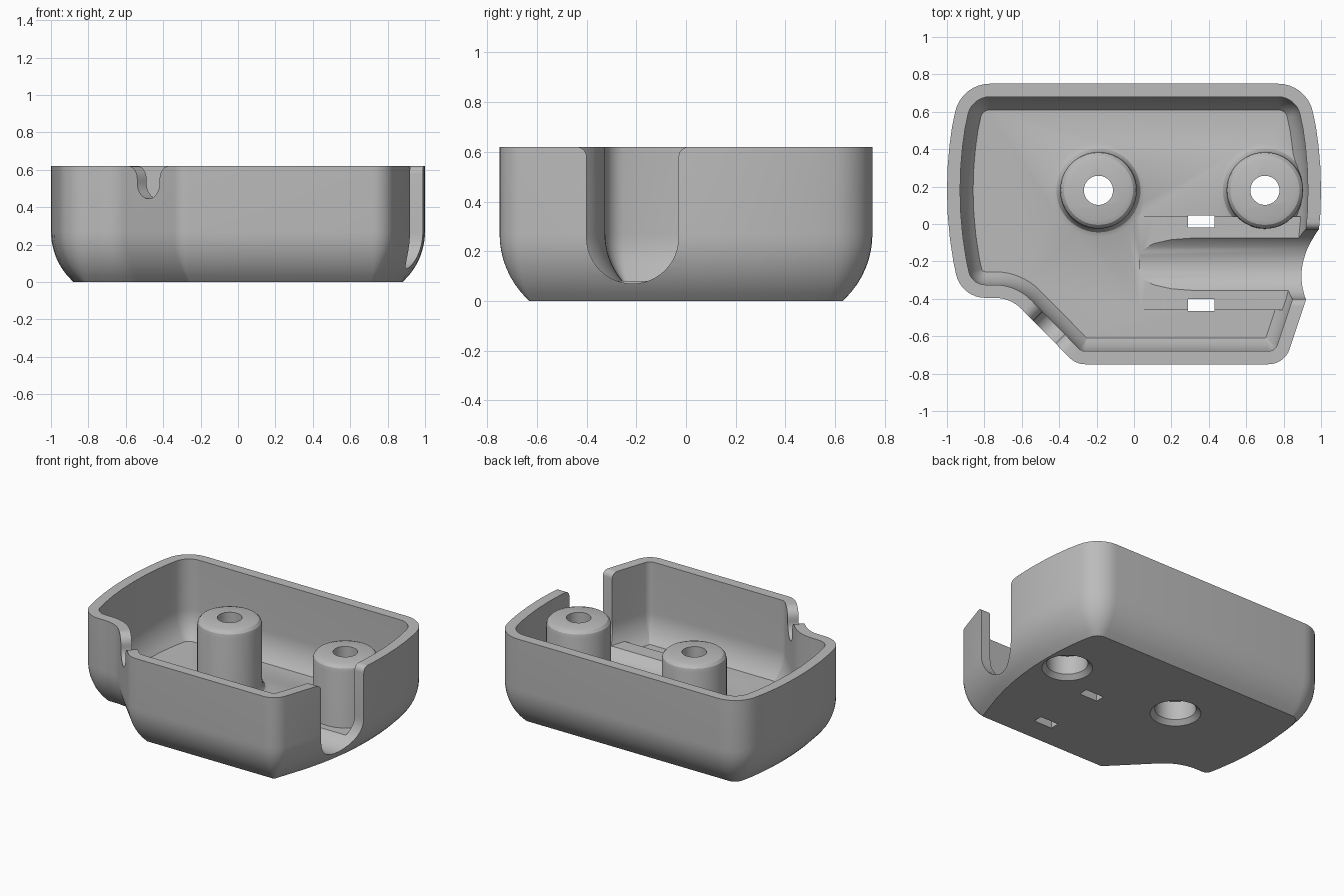
import bpy, bmesh, math
from mathutils import Vector

if "Cube" in bpy.data.objects:
    bpy.data.objects.remove(bpy.data.objects["Cube"])

HEIGHT = 0.62
WALL = 0.07
FLOOR = 0.08

grey = bpy.data.materials.new("light grey plastic")
grey.use_nodes = True
COLOUR = (0.5, 0.5, 0.5, 1)
grey.diffuse_color = COLOUR
grey.node_tree.nodes["Principled BSDF"].inputs["Base Color"].default_value = COLOUR


def loft(name, rings):
    """Closed solid through rings that all have the same point count."""
    bm = bmesh.new()
    loops = [[bm.verts.new(p) for p in ring] for ring in rings]
    for a, b in zip(loops, loops[1:]):
        for i in range(len(a)):
            j = (i + 1) % len(a)
            bm.faces.new((a[i], a[j], b[j], b[i]))
    bm.faces.new(loops[0])
    bm.faces.new(loops[-1])
    bmesh.ops.recalc_face_normals(bm, faces=bm.faces)
    mesh = bpy.data.meshes.new(name)
    bm.to_mesh(mesh)
    bm.free()
    obj = bpy.data.objects.new(name, mesh)
    obj.data.materials.append(grey)
    bpy.context.collection.objects.link(obj)
    return obj


def lathe(name, x, y, profile, n=48):
    turn = [2 * math.pi * i / n for i in range(n)]
    return loft(name, [[(x + r * math.cos(a), y + r * math.sin(a), z) for a in turn]
                       for r, z in profile])


def box(name, x0, x1, y0, y1, z0, z1):
    return loft(name, [[(x0, y0, z), (x1, y0, z), (x1, y1, z), (x0, y1, z)]
                       for z in (z0, z1)])


def subtract(target, cutter):
    """Apply a boolean cut and discard the cutter."""
    mod = target.modifiers.new("cut", "BOOLEAN")
    mod.operation, mod.solver, mod.object = "DIFFERENCE", "EXACT", cutter
    bpy.context.view_layer.objects.active = target
    bpy.ops.object.modifier_apply(modifier=mod.name)
    bpy.data.objects.remove(cutter)


# Plan outline: (x, y, corner radius), counter-clockwise
def bulge(y):
    return 1 - 0.236 * (y - 0.18) ** 2


right_side = [(bulge(y), y, 0) for y in (-0.42, -0.3, -0.2, -0.08, 0.05, 0.18, 0.31, 0.42, 0.52)]
left_side = [(-x, y, 0) for x, y, r in reversed(right_side[2:])]
plan = ([(0.925, 0.75, 0.19), (-0.925, 0.75, 0.19)] + left_side +
        [(-0.925, -0.395, 0.16), (-0.66, -0.395, 0.2), (-0.31, -0.75, 0.12),
         (0.805, -0.75, 0.12)] + right_side)


def outline(inset, z, steps=8):
    """Plan moved inward by inset, with its corners rounded."""
    pts = [Vector(p[:2]) for p in plan]
    n = len(pts)
    moved, turns = [], []
    for i in range(n):
        d0 = (pts[i] - pts[i - 1]).normalized()
        d1 = (pts[(i + 1) % n] - pts[i]).normalized()
        n0, n1 = Vector((-d0.y, d0.x)), Vector((-d1.y, d1.x))
        moved.append(pts[i] + (n0 + n1) * (inset / (1 + n0.dot(n1))))
        turns.append((d0, d1, n0, math.atan2(d0.x * d1.y - d0.y * d1.x, d0.dot(d1))))
    ring = []
    for p, (d0, d1, n0, turn), spec in zip(moved, turns, plan):
        if not spec[2]:
            ring.append((p.x, p.y, z))
            continue
        side = math.copysign(1, turn)
        r = max(spec[2] - side * inset, 0.012)
        start = p - d0 * (r * math.tan(abs(turn) / 2))
        for k in range(steps + 1):
            a = abs(turn) * k / steps
            q = start + d0 * (r * math.sin(a)) + n0 * (side * r * (1 - math.cos(a)))
            ring.append((q.x, q.y, z))
    return ring


# Wall section: vertical above, curving in toward the base
BEND_Z, BEND_R = 0.27, 0.364


def wall_rings(inset, bottom, top, steps=8):
    r = BEND_R - inset
    rings = []
    for k in range(steps + 1):
        z = bottom + (BEND_Z - bottom) * k / steps
        rings.append(outline(inset + r - math.sqrt(r * r - (BEND_Z - z) ** 2), z))
    return rings + [outline(inset, top)]


housing = loft("housing", wall_rings(0, 0, HEIGHT))
cavity = loft("cavity", wall_rings(WALL, FLOOR, HEIGHT + 0.1))

# Screw posts and the ramped cable saddle stay standing inside the cavity
POSTS = [(-0.19, 0.18), (0.70, 0.18)]
post_profile = [(0.25, 0), (0.25, 0.08), (0.225, 0.09), (0.21, 0.11), (0.205, 0.14),
                (0.205, 0.52), (0.2, 0.545), (0.185, 0.562), (0.16, 0.57)]
for x, y in POSTS:
    subtract(cavity, lathe("screw_post", x, y, post_profile))

saddle_side = [(0.02, 0.02), (1.1, 0.02), (1.1, 0.135), (0.32, 0.135),
               (0.2, 0.125), (0.1, 0.105), (0.02, 0.075)]
subtract(cavity, loft("cable_saddle", [[(x, y, z) for x, z in saddle_side]
                                       for y in (-0.46, 0.04)]))
subtract(housing, cavity)


# Round-bottomed cable openings with flared lips at the rim
def u_cutter(name, centre, direction, length, radius, bottom, flare):
    half = [(radius * math.sin(a), bottom + radius * (1 - math.cos(a)))
            for a in [math.pi / 2 * k / 12 for k in range(13)]]
    half += [(radius + flare * (1 - math.cos(a)), HEIGHT - flare + flare * math.sin(a))
             for a in [math.pi / 2 * k / 6 for k in range(7)]]
    half.append((radius + flare, HEIGHT + 0.2))
    profile = half + [(-u, z) for u, z in reversed(half[1:])]
    d = Vector(direction).normalized()
    across = Vector((-d.y, d.x))
    rings = []
    for t in (0, length):
        o = Vector(centre) + d * t
        rings.append([(o.x + across.x * u, o.y + across.y * u, z) for u, z in profile])
    return loft(name, rings)


subtract(housing, u_cutter("cable_channel", (0.03, -0.215), (1, 0), 1.2, 0.185, 0.07, 0.04))
subtract(housing, u_cutter("wire_notch", (-0.32, -0.42), (-1, -1), 0.5, 0.085, 0.445, 0.07))

# Stepped screw holes and cable tie slots through the base
hole_profile = [(0.17, -0.02), (0.16, 0), (0.13, 0.03), (0.13, 0.16),
                (0.078, 0.161), (0.078, 0.8)]
for x, y in POSTS:
    subtract(housing, lathe("screw_hole", x, y, hole_profile))
for y0, y1 in ((-0.02, 0.045), (-0.465, -0.4)):
    subtract(housing, box("tie_slot", 0.29, 0.43, y0, y1, -0.1, 0.3))

# Smooth curves, sharp edges
bpy.ops.object.select_all(action="DESELECT")
housing.select_set(True)
bpy.context.view_layer.objects.active = housing
bpy.ops.object.shade_smooth_by_angle(angle=math.radians(30))
